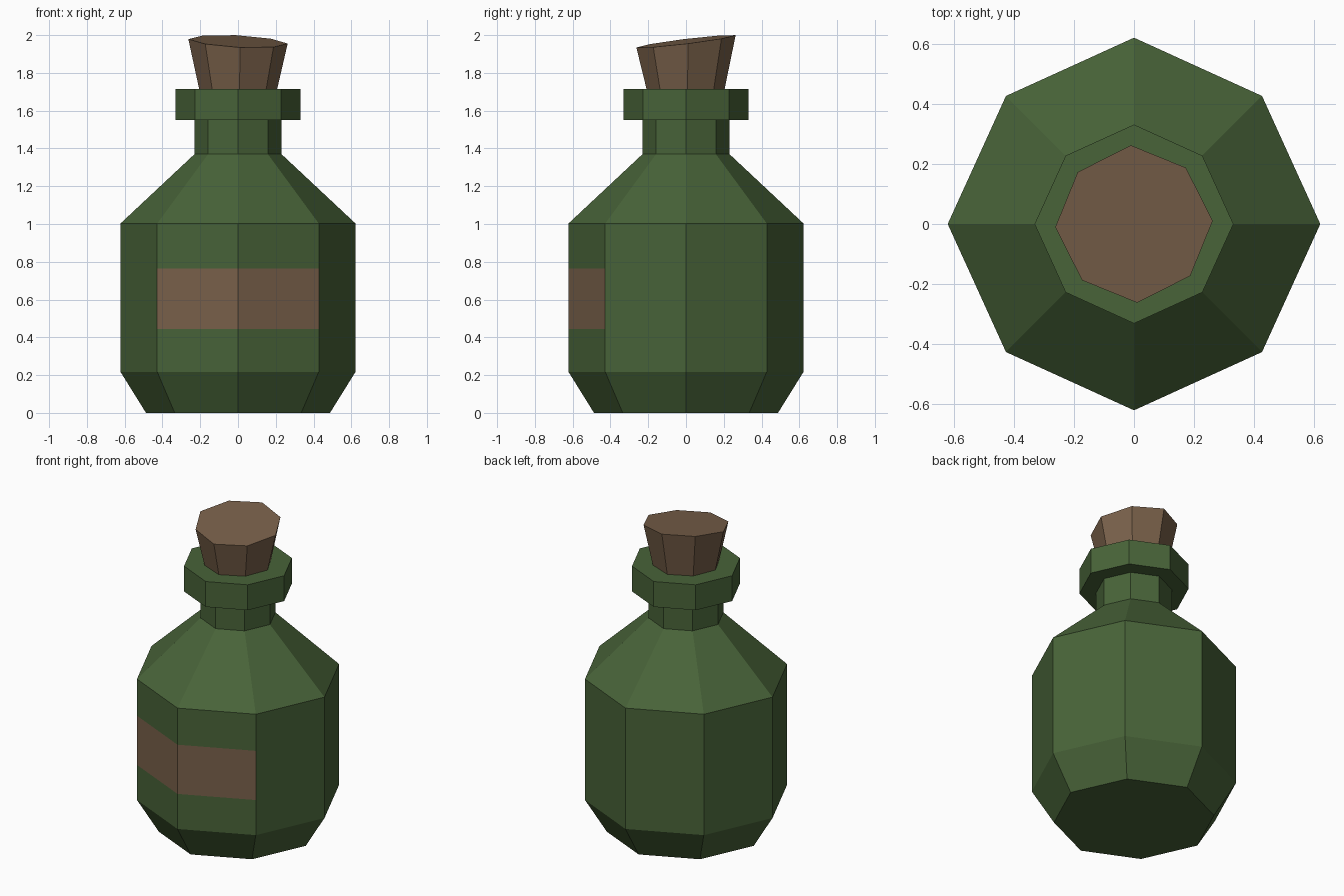
import bpy, bmesh, math

if "Cube" in bpy.data.objects:
    bpy.data.objects.remove(bpy.data.objects["Cube"])

SIDES = 8


def material(name, colour):
    m = bpy.data.materials.new(name)
    m.diffuse_color = (*colour, 1)
    m.use_nodes = True
    m.node_tree.nodes["Principled BSDF"].inputs["Base Color"].default_value = m.diffuse_color
    return m


green = material("green_glass", (0.065, 0.125, 0.040))
brown = material("cork_brown", (0.190, 0.118, 0.068))


def lathe(name, profile, materials, turn=0.0, top_slope=(0, 0)):
    """Capped octagonal lathe; the diagonal corners are pulled in slightly.
    top_slope tilts the last ring."""
    bm = bmesh.new()
    rings = []
    for k, (r, z) in enumerate(profile):
        ring = []
        for i in range(SIDES):
            a = 2 * math.pi * i / SIDES + turn
            rr = r * (0.972 if i % 2 else 1.0)
            x, y = rr * math.cos(a), rr * math.sin(a)
            dz = x * top_slope[0] + y * top_slope[1] if k == len(profile) - 1 else 0
            ring.append(bm.verts.new((x, y, z + dz)))
        rings.append(ring)
    for lo, hi in zip(rings, rings[1:]):
        for i in range(SIDES):
            j = (i + 1) % SIDES
            bm.faces.new((lo[i], lo[j], hi[j], hi[i]))
    bm.faces.new(rings[0][::-1])
    bm.faces.new(rings[-1])
    bm.normal_update()
    mesh = bpy.data.meshes.new(name)
    bm.to_mesh(mesh)
    bm.free()
    for m in materials:
        mesh.materials.append(m)
    ob = bpy.data.objects.new(name, mesh)
    bpy.context.collection.objects.link(ob)
    return ob


# Glass bottle: base bevel, body, shoulder, neck and collar
LABEL_LOW, LABEL_HIGH = 0.445, 0.765
bottle = lathe("bottle", [
    (0.487, 0.0), (0.622, 0.217), (0.622, LABEL_LOW), (0.622, LABEL_HIGH),
    (0.622, 1.003), (0.23, 1.37), (0.23, 1.55), (0.332, 1.55), (0.332, 1.715),
], [green, brown])

# Label: the two front faces between the label heights
for f in bottle.data.polygons:
    if LABEL_LOW < f.center.z < LABEL_HIGH and f.normal.y < -0.7:
        f.material_index = 1

# Cork stopper, flared upward with a tilted top
lathe("cork", [(0.181, 1.60), (0.263, 1.967)], [brown],
      turn=math.radians(2.3), top_slope=(-0.05, 0.122))
